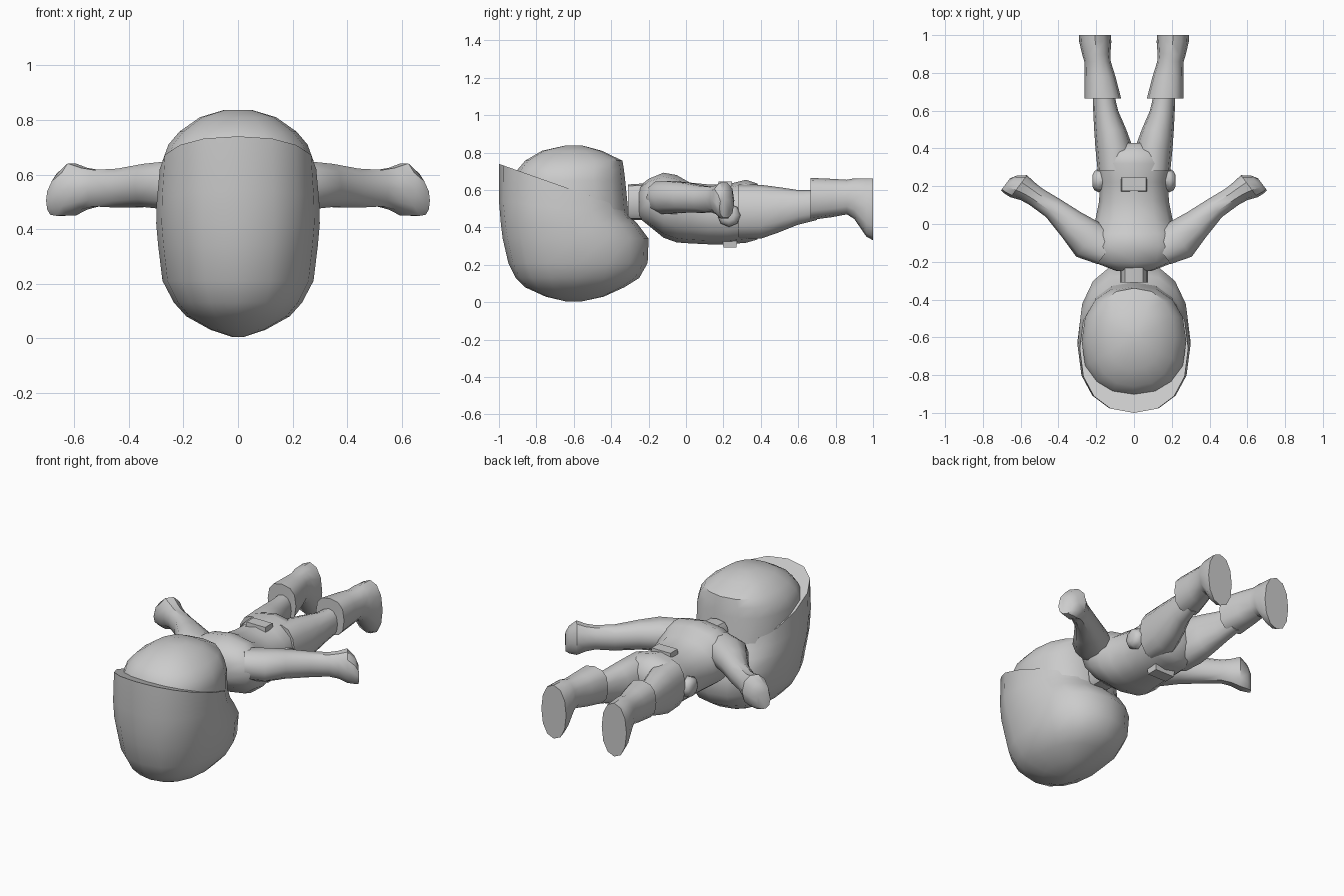
import bpy, bmesh, math
from mathutils import Vector


def ring(c, u, v, n, p=2.0):
    """Super-ellipse around c spanned by half-axes u and v."""
    c, u, v = Vector(c), Vector(u), Vector(v)
    pts = []
    for i in range(n):
        a = 2 * math.pi * i / n
        ca, sa = math.cos(a), math.sin(a)
        pts.append(c + u * math.copysign(abs(ca) ** (2 / p), ca)
                   + v * math.copysign(abs(sa) ** (2 / p), sa))
    return pts


def loft(name, rings, mirror=False, angle=40):
    bm = bmesh.new()
    vs = [[bm.verts.new(p) for p in r] for r in rings]
    n = len(vs[0])
    for a, b in zip(vs, vs[1:]):
        for i in range(n):
            j = (i + 1) % n
            bm.faces.new((a[i], a[j], b[j], b[i]))
    bm.faces.new(vs[0])
    bm.faces.new(vs[-1])
    bmesh.ops.recalc_face_normals(bm, faces=bm.faces)
    me = bpy.data.meshes.new(name)
    bm.to_mesh(me)
    bm.free()
    ob = bpy.data.objects.new(name, me)
    bpy.context.collection.objects.link(ob)
    if mirror:
        m = ob.modifiers.new("mirror", 'MIRROR')
        m.use_clip = False
    bpy.ops.object.select_all(action='DESELECT')
    ob.select_set(True)
    bpy.context.view_layer.objects.active = ob
    bpy.ops.object.shade_smooth_by_angle(angle=math.radians(angle))
    return ob


def head_ring(z, y0, y1, rx, tilt=0, p=2.3):
    return ring((0, (y0 + y1) / 2, z), (rx, 0, 0), (0, (y1 - y0) / 2, tilt), 16, p)


def body_ring(y, x, rx, z0, z1, p=2.2, n=12):
    return ring((x, y, (z0 + z1) / 2), (rx, 0, 0), (0, 0, (z1 - z0) / 2), n, p)


# head with the slanted rim of the hair
loft("head", [head_ring(*r) for r in [
    (0.004, -0.64, -0.56, 0.02), (0.03, -0.75, -0.44, 0.10),
    (0.08, -0.86, -0.33, 0.19), (0.13, -0.91, -0.25, 0.235),
    (0.21, -0.95, -0.205, 0.277), (0.34, -0.98, -0.20, 0.293),
    (0.42, -0.99, -0.26, 0.30), (0.50, -1.0, -0.30, 0.298, -0.04),
    (0.62, -1.0, -0.32, 0.287, -0.12)]])

# rounded back of the head
loft("back_of_head", [head_ring(*r) for r in [
    (0.40, -0.92, -0.30, 0.27), (0.65, -0.92, -0.325, 0.277),
    (0.71, -0.90, -0.332, 0.255), (0.757, -0.86, -0.34, 0.215),
    (0.81, -0.77, -0.45, 0.14), (0.837, -0.65, -0.55, 0.05)]])

loft("neck", [body_ring(-0.31, 0, 0.075, 0.44, 0.63, 3),
              body_ring(-0.15, 0, 0.075, 0.44, 0.64, 3)])

# torso from shoulders to hips
loft("torso", [body_ring(*r) for r in [
    (-0.25, 0, 0.09, 0.45, 0.62), (-0.20, 0, 0.22, 0.41, 0.66),
    (-0.12, 0, 0.245, 0.345, 0.693), (-0.05, 0, 0.235, 0.32, 0.68),
    (0.02, 0, 0.205, 0.315, 0.64), (0.12, 0, 0.185, 0.31, 0.63),
    (0.22, 0, 0.18, 0.31, 0.63), (0.32, 0, 0.19, 0.318, 0.655),
    (0.38, 0, 0.185, 0.335, 0.635), (0.43, 0, 0.06, 0.42, 0.58)]], angle=60)

# trouser legs
loft("leg", [body_ring(*r) for r in [
    (0.28, 0.10, 0.092, 0.34, 0.63), (0.40, 0.104, 0.10, 0.34, 0.628),
    (0.50, 0.126, 0.085, 0.375, 0.615), (0.60, 0.15, 0.066, 0.415, 0.60),
    (0.70, 0.163, 0.055, 0.44, 0.60)]], mirror=True)

# boots with flared cuffs and downward toes
loft("boot", [body_ring(*r) for r in [
    (0.665, 0.165, 0.097, 0.44, 0.665, 2.6), (0.78, 0.18, 0.082, 0.455, 0.66, 2.4),
    (0.86, 0.193, 0.07, 0.47, 0.655), (0.90, 0.20, 0.075, 0.445, 0.663),
    (0.965, 0.205, 0.085, 0.35, 0.663), (1.0, 0.207, 0.085, 0.332, 0.663)]], mirror=True)

# arms ending in mitten hands: x, y, z, half width, half height
loft("arm", [ring((x, y, z), (-0.6 * r, 0.8 * r, 0), (0, 0, h), 10, 2.2) for x, y, z, r, h in [
    (0.14, -0.14, 0.56, 0.09, 0.09), (0.24, -0.085, 0.56, 0.11, 0.092),
    (0.33, -0.005, 0.56, 0.083, 0.083), (0.43, 0.085, 0.55, 0.06, 0.075),
    (0.52, 0.145, 0.55, 0.055, 0.07), (0.565, 0.175, 0.548, 0.06, 0.08),
    (0.61, 0.20, 0.545, 0.073, 0.10), (0.655, 0.21, 0.525, 0.058, 0.08),
    (0.68, 0.21, 0.505, 0.04, 0.055)]], mirror=True)

# hip pouches
loft("hip_pouch", [ring((x, 0.23, 0.465), (0, r, 0), (0, 0, r), 8) for x, r in [
    (0.14, 0.06), (0.19, 0.062), (0.21, 0.05), (0.22, 0.03)]], mirror=True)


# belt plates front and back, with bevelled outer edges
def plate(name, y0, y1, z_in, z_out):
    yc, hy = (y0 + y1) / 2, (y1 - y0) / 2
    bm = bmesh.new()
    base = [(sx, sy) for sx, sy in ((-1, -1), (1, -1), (1, 1), (-1, 1))]
    bm.free()
    rings = [[Vector((sx * 0.073 * k, yc + sy * hy * k, z)) for sx, sy in base]
             for z, k in ((z_in, 1), (z_out, 0.88))]
    loft(name, rings, angle=20)


plate("front_buckle", 0.195, 0.275, 0.36, 0.292)
plate("back_pouch", 0.17, 0.25, 0.58, 0.645)
